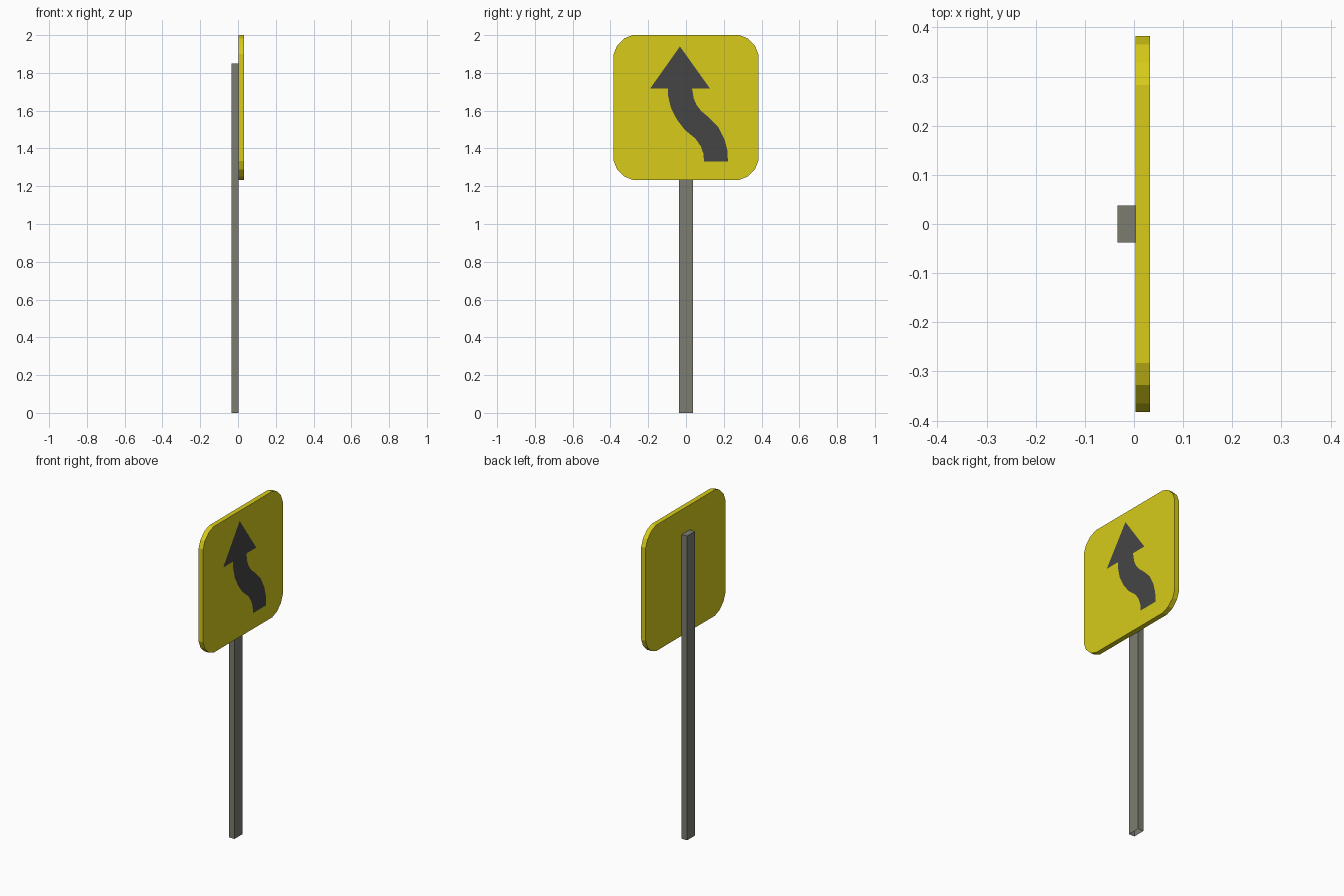
import bpy, bmesh

if "Cube" in bpy.data.objects:
    bpy.data.objects.remove(bpy.data.objects["Cube"])


def material(name, rgb):
    m = bpy.data.materials.new(name)
    m.diffuse_color = (*rgb, 1)
    m.use_nodes = True
    m.node_tree.nodes["Principled BSDF"].inputs["Base Color"].default_value = m.diffuse_color
    return m


def make_object(name, bm, mat):
    me = bpy.data.meshes.new(name)
    bm.to_mesh(me)
    bm.free()
    me.materials.append(mat)
    ob = bpy.data.objects.new(name, me)
    bpy.context.collection.objects.link(ob)
    return ob


def prism(outline, x0, x1):
    """Extrude a counter-clockwise (y, z) outline from x0 to x1."""
    bm = bmesh.new()
    back = [bm.verts.new((x0, y, z)) for y, z in outline]
    front = [bm.verts.new((x1, y, z)) for y, z in outline]
    bm.faces.new(front)
    bm.faces.new(back[::-1])
    n = len(outline)
    for i in range(n):
        j = (i + 1) % n
        bm.faces.new((back[i], back[j], front[j], front[i]))
    return bm


yellow = material("sign_yellow", (0.68, 0.60, 0.01))
dark = material("arrow_dark", (0.06, 0.06, 0.06))
metal = material("post_metal", (0.20, 0.20, 0.165))

# Post: square bar with an open bottom
bm = prism([(-0.038, 0), (0.038, 0), (0.038, 1.85), (-0.038, 1.85)], -0.034, 0.003)
bottom = [f for f in bm.faces if f.calc_center_median().z < 0.001]
bmesh.ops.delete(bm, geom=bottom, context='FACES_ONLY')
make_object("post", bm, metal)

# Panel: square plate with three-segment rounded corners
half, mid = 0.383, 1.617
corner = [(0, 0.1), (0.018, 0.055), (0.055, 0.018), (0.1, 0)]
outline = []
for sy, sz in ((1, 1), (-1, 1), (-1, -1), (1, -1)):
    pts = corner if sy * sz > 0 else corner[::-1]
    outline += [(sy * (half - a), mid + sz * (half - b)) for a, b in pts]
make_object("sign_panel", prism(outline, 0.003, 0.033), yellow)

# Arrow: flat winding shaft and triangular head on the panel face
left = [(-0.095, 1.717), (-0.094, 1.675), (-0.080, 1.615), (-0.048, 1.553),
        (-0.005, 1.497), (0.050, 1.452), (0.078, 1.412), (0.093, 1.370), (0.095, 1.33)]
right = [(0.032, 1.717), (0.041, 1.664), (0.056, 1.630), (0.079, 1.600),
         (0.125, 1.560), (0.172, 1.511), (0.204, 1.448), (0.219, 1.390), (0.222, 1.33)]
bm = bmesh.new()
L = [bm.verts.new((0.0337, y, z)) for y, z in left]
R = [bm.verts.new((0.0337, y, z)) for y, z in right]
for i in range(len(L) - 1):
    bm.faces.new((L[i], L[i + 1], R[i + 1], R[i]))
head = [bm.verts.new((0.0337, y, z)) for y, z in ((-0.19, 1.717), (0.127, 1.717), (-0.032, 1.94))]
bm.faces.new((head[0], L[0], R[0], head[1], head[2]))
make_object("arrow", bm, dark)
